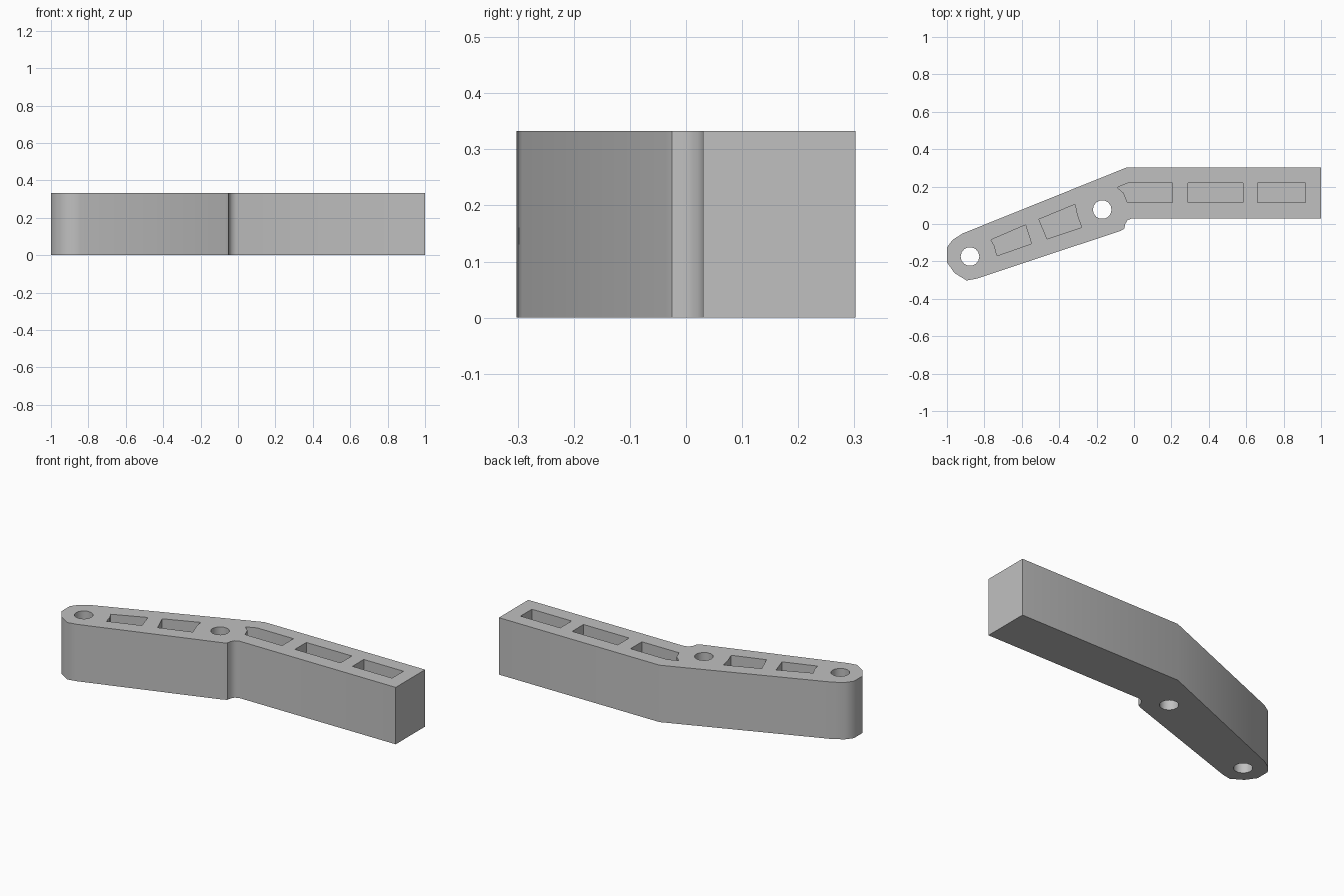
import bpy, bmesh
from math import radians, cos, sin, tau

cube = bpy.data.objects.get("Cube")
if cube:
    bpy.data.objects.remove(cube, do_unlink=True)

HEIGHT, FLOOR = 0.333, 0.08

grey = bpy.data.materials.new("light grey")
grey.use_nodes = True
grey.diffuse_color = (0.53, 0.53, 0.53, 1)
grey.node_tree.nodes["Principled BSDF"].inputs["Base Color"].default_value = grey.diffuse_color


def prism(name, points, bottom, top):
    """Extrude a flat outline upwards into a closed solid."""
    bm = bmesh.new()
    base = bm.faces.new([bm.verts.new((x, y, bottom)) for x, y in points])
    wall = bmesh.ops.extrude_face_region(bm, geom=[base])
    verts = [v for v in wall["geom"] if isinstance(v, bmesh.types.BMVert)]
    bmesh.ops.translate(bm, verts=verts, vec=(0, 0, top - bottom))
    bmesh.ops.recalc_face_normals(bm, faces=bm.faces)
    mesh = bpy.data.meshes.new(name)
    bm.to_mesh(mesh)
    bm.free()
    mesh.materials.append(grey)
    ob = bpy.data.objects.new(name, mesh)
    bpy.context.collection.objects.link(ob)
    return ob


def box(x0, x1):
    return [(x0, 0.115), (x1, 0.115), (x1, 0.22), (x0, 0.22)]


def circle(cx, cy, r=0.05, n=14):
    return [(cx + r * cos(tau * i / n), cy + r * sin(tau * i / n)) for i in range(n)]


# Bent arm with a rounded tip and a small step under the bend
arm = prism("bent_arm", [
    (1, 0.302), (-0.04, 0.302), (-0.915, -0.05), (-0.97, -0.085), (-1, -0.125),
    (-1, -0.205), (-0.96, -0.262), (-0.895, -0.302), (-0.84, -0.292),
    (-0.07, -0.036), (-0.052, -0.025), (-0.047, 0.0), (-0.035, 0.02),
    (-0.01, 0.03), (1, 0.03)], 0, HEIGHT)

# Blind pockets, open at the top
pockets = [
    box(0.66, 0.917), box(0.288, 0.583),
    [(-0.03, 0.22), (0.205, 0.22), (0.205, 0.115), (-0.035, 0.115),
     (-0.055, 0.165), (-0.09, 0.195)],
    [(-0.765, -0.085), (-0.58, -0.005), (-0.548, -0.105), (-0.733, -0.17), (-0.745, -0.12)],
    [(-0.508, 0.025), (-0.315, 0.105), (-0.305, 0.052), (-0.28, -0.018), (-0.465, -0.08)],
]
cutters = [prism("pocket_cutter", p, FLOOR, HEIGHT + 0.1) for p in pockets]

# Pin holes right through
for centre in [(-0.17, 0.077), (-0.877, -0.174)]:
    cutters.append(prism("hole_cutter", circle(*centre), -0.1, HEIGHT + 0.1))

bpy.ops.object.select_all(action='DESELECT')
bpy.context.view_layer.objects.active = arm
arm.select_set(True)
for cutter in cutters:
    cutter.hide_render = True
    mod = arm.modifiers.new("cut", 'BOOLEAN')
    mod.operation, mod.solver, mod.object = 'DIFFERENCE', 'EXACT', cutter
    bpy.ops.object.modifier_apply(modifier=mod.name)
    bpy.data.objects.remove(cutter, do_unlink=True)

bpy.ops.object.shade_smooth_by_angle(angle=radians(42))
